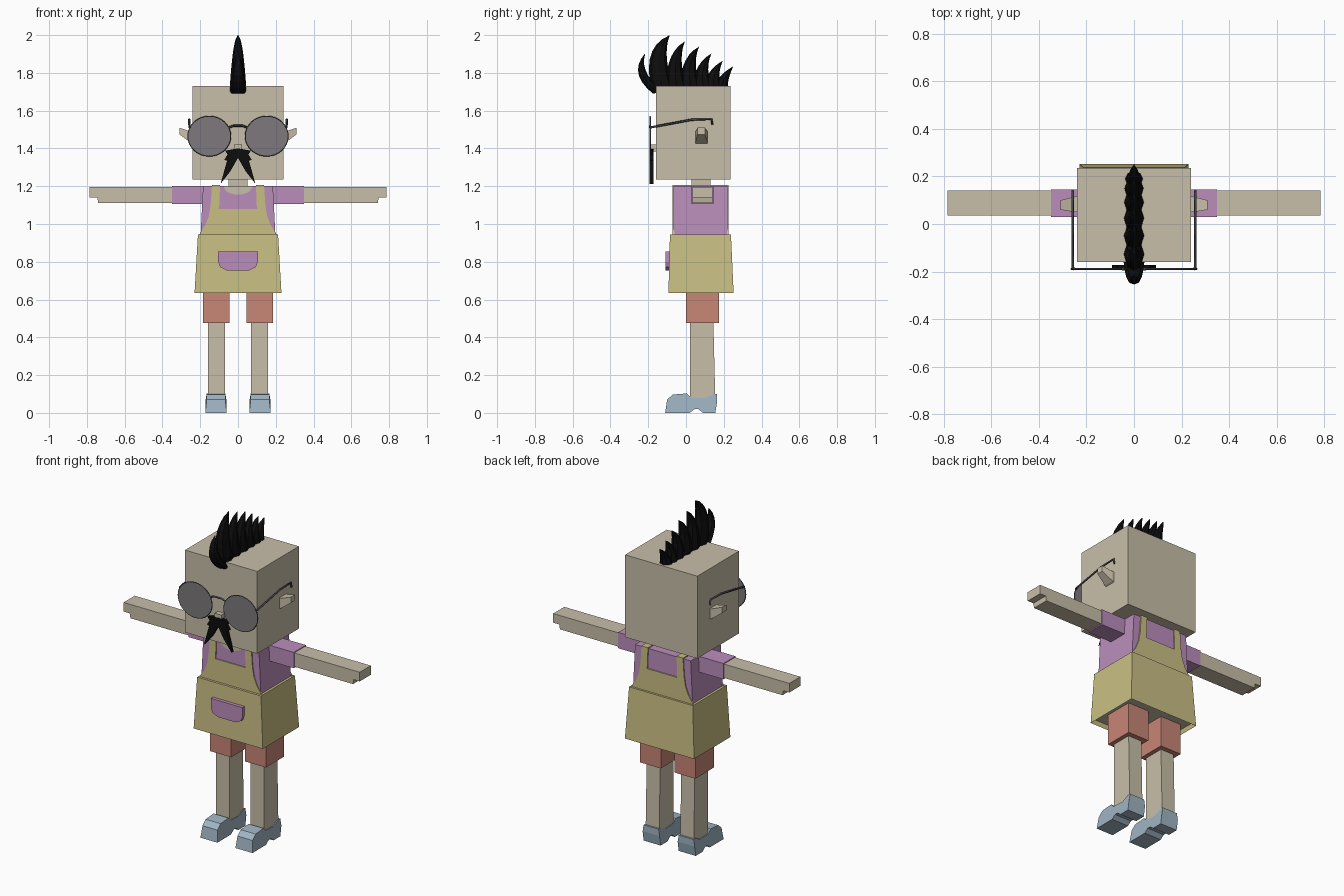
import bpy, bmesh
from math import sin, cos, pi
from mathutils import Vector

cube = bpy.data.objects.get("Cube")
if cube:
    bpy.data.objects.remove(cube, do_unlink=True)


def material(name, r, g, b):
    m = bpy.data.materials.new(name)
    m.use_nodes = True
    m.diffuse_color = (r, g, b, 1)
    m.node_tree.nodes["Principled BSDF"].inputs["Base Color"].default_value = (r, g, b, 1)
    return m


SKIN = material("skin beige", 0.58, 0.52, 0.40)
YELLOW = material("overall yellow", 0.59, 0.52, 0.23)
PURPLE = material("shirt purple", 0.50, 0.27, 0.50)
CORAL = material("shorts coral", 0.58, 0.24, 0.18)
BLUE = material("shoe blue", 0.35, 0.46, 0.55)
GREY = material("lens grey", 0.21, 0.19, 0.205)
FRAME = material("frame grey", 0.06, 0.06, 0.065)
BLACK = material("hair black", 0.004, 0.004, 0.004)


def finish(name, bm, *mats, mirror=False):
    bmesh.ops.recalc_face_normals(bm, faces=bm.faces[:])
    me = bpy.data.meshes.new(name)
    bm.to_mesh(me)
    bm.free()
    for m in mats:
        me.materials.append(m)
    ob = bpy.data.objects.new(name, me)
    bpy.context.collection.objects.link(ob)
    if mirror:
        ob.modifiers.new("Mirror", 'MIRROR').use_mirror_merge = False
    return ob


def loft(bm, rings):
    rows = [[bm.verts.new(p) for p in ring] for ring in rings]
    n = len(rows[0])
    for a, b in zip(rows, rows[1:]):
        for i in range(n):
            j = (i + 1) % n
            bm.faces.new((a[i], a[j], b[j], b[i]))
    return bm.faces.new(rows[0]), bm.faces.new(rows[-1])


def prism(name, axis, outline, a, b, mat, mirror=False):
    """Extrude a flat outline along an axis from a to b."""
    place = {'x': lambda u, v, d: (d, u, v),
             'y': lambda u, v, d: (u, d, v),
             'z': lambda u, v, d: (u, v, d)}[axis]
    bm = bmesh.new()
    loft(bm, [[place(u, v, d) for u, v in outline] for d in (a, b)])
    return finish(name, bm, mat, mirror=mirror)


def rect(x0, x1, y0, y1):
    return [(x0, y0), (x1, y0), (x1, y1), (x0, y1)]


def box(name, x0, x1, y0, y1, z0, z1, mat, mirror=False):
    return prism(name, 'z', rect(x0, x1, y0, y1), z0, z1, mat, mirror)


def wire(name, points, radius, mat, mirror=False, closed=False):
    cu = bpy.data.curves.new(name, 'CURVE')
    cu.dimensions = '3D'
    cu.bevel_depth, cu.bevel_resolution, cu.use_fill_caps = radius, 0, True
    sp = cu.splines.new('POLY')
    sp.points.add(len(points) - 1)
    for p, co in zip(sp.points, points):
        p.co = (*co, 1)
    sp.use_cyclic_u = closed
    cu.materials.append(mat)
    ob = bpy.data.objects.new(name, cu)
    bpy.context.collection.objects.link(ob)
    if mirror:
        ob.modifiers.new("Mirror", 'MIRROR')
    bpy.ops.object.select_all(action='DESELECT')
    bpy.context.view_layer.objects.active = ob
    ob.select_set(True)
    bpy.ops.object.convert(target='MESH')


def ellipse(cx, cz, rx, rz, n=32, turn=2 * pi, start=0):
    return [(cx + rx * cos(start + turn * i / n), cz + rz * sin(start + turn * i / n))
            for i in range(n)]


# Head, neck and nose
box("head", -0.24, 0.24, -0.16, 0.235, 1.235, 1.73, SKIN)
box("neck", -0.05, 0.05, 0.03, 0.13, 1.15, 1.24, SKIN)
box("nose", -0.022, 0.022, -0.19, -0.155, 1.385, 1.42, SKIN)

# Ears: wedges narrowing outwards
bm = bmesh.new()
loft(bm, [[(x, y, z) for y, z in rect(y0, y1, z0, z1)] for x, y0, y1, z0, z1 in
          ((0.23, 0.05, 0.115, 1.42, 1.49), (0.25, 0.05, 0.115, 1.43, 1.49),
           (0.31, 0.06, 0.1, 1.475, 1.51))])
finish("ears", bm, SKIN, mirror=True)

# Torso, sleeves, arms
bm = bmesh.new()
loft(bm, [[(x, y, z) for x, y in rect(-w, w, -0.065, 0.22)]
          for w, z in ((0.2, 0.9), (0.185, 1.2))])
finish("shirt", bm, PURPLE)
box("sleeves", 0.16, 0.35, 0.03, 0.145, 1.105, 1.2, PURPLE, True)
prism("arms", 'y', [(0.33, 1.112), (0.74, 1.112), (0.745, 1.14), (0.785, 1.14),
                    (0.785, 1.195), (0.33, 1.195)], 0.035, 0.14, SKIN, True)
neckline = ellipse(0, 1.2, 0.075, 0.045, 12, pi * 12 / 11, pi)
prism("neckline", 'y', neckline, -0.068, -0.062, SKIN)

# Overall: flared lower part with a recessed underside
bm = bmesh.new()
bottom, top = loft(bm, [[(x, y, z) for x, y in rect(-w, w, y0, y1)] for w, y0, y1, z in
                        ((0.23, -0.093, 0.252, 0.635), (0.212, -0.085, 0.238, 0.945))])
bmesh.ops.recalc_face_normals(bm, faces=bm.faces[:])
bmesh.ops.inset_individual(bm, faces=[bottom], thickness=0.012)
for v in bottom.verts:
    v.co.z += 0.025
bottom.material_index = 1
finish("overall_skirt", bm, YELLOW, SKIN)

# Bib with curved sides and straps, front and back
half = [(0.205, 0.94), (0.2, 0.955), (0.175, 0.99), (0.155, 1.04), (0.145, 1.1),
        (0.138, 1.207), (0.095, 1.207), (0.1, 1.08)]
bib = half + [(-x, z) for x, z in reversed(half)]
prism("bib_front", 'y', bib, -0.071, -0.062, YELLOW)
prism("bib_back", 'y', bib, 0.217, 0.226, YELLOW)
box("shoulder_straps", 0.095, 0.138, -0.071, 0.226, 1.199, 1.207, YELLOW, True)

# Pouch pocket, rounded below
pocket = [(0.105, 0.855), (-0.105, 0.855), (-0.105, 0.8), (-0.095, 0.772), (-0.06, 0.755),
          (0.06, 0.755), (0.095, 0.772), (0.105, 0.8)]
prism("pocket", 'y', pocket, -0.108, -0.08, PURPLE)

# Shorts, legs, shoes
box("shorts", 0.045, 0.185, 0.0, 0.175, 0.475, 0.68, CORAL, True)
prism("legs", 'x', [(0.02, 0.07), (0.155, 0.07), (0.145, 0.48), (0.02, 0.48)],
      0.07, 0.16, SKIN, True)
shoe = [(-0.11, 0), (0.02, 0), (0.045, 0.02), (0.065, 0.02), (0.09, 0), (0.155, 0),
        (0.165, 0.06), (0.165, 0.1), (0.145, 0.1), (0.1, 0.078), (0.025, 0.082),
        (0.005, 0.103), (-0.07, 0.097), (-0.1, 0.07)]
shoes = prism("shoes", 'x', shoe, 0.06, 0.173, BLUE, True)
for v in shoes.data.vertices:
    if v.co.z > 0.07:
        v.co.x = 0.116 + (v.co.x - 0.116) * 0.88

# Glasses
prism("lenses", 'y', ellipse(0.152, 1.465, 0.113, 0.105), -0.193, -0.186, GREY, True)
wire("lens_rims", [(x, -0.19, z) for x, z in ellipse(0.152, 1.465, 0.112, 0.104)],
     0.004, FRAME, True, True)
wire("bridge", [(-0.05, -0.19, 1.51), (-0.025, -0.19, 1.52), (0.025, -0.19, 1.52),
                (0.05, -0.19, 1.51)], 0.006, FRAME)
wire("temples", [(0.25, -0.19, 1.51), (0.258, -0.185, 1.512), (0.258, 0.03, 1.552),
                 (0.258, 0.135, 1.555), (0.258, 0.14, 1.525)], 0.006, FRAME, True)

# Moustache with drooping points
wing = [(0.0, 1.4), (0.03, 1.395), (0.068, 1.388), (0.055, 1.368), (0.072, 1.34),
        (0.058, 1.335), (0.092, 1.213), (0.04, 1.28), (0.0, 1.35)]
prism("moustache", 'y', wing, -0.192, -0.172, BLACK, True)


# Mohawk: swept-back spikes between a front and a back edge
def bezier(p, t):
    a, b, c = (Vector(q) for q in p)
    return a * (1 - t) ** 2 + b * 2 * t * (1 - t) + c * t * t


def spike(bm, front, back):
    rings = []
    for i in range(8):
        t = i / 7 * 0.995
        f, b = bezier(front, t), bezier(back, t)
        mid, half_len, w = (f + b) / 2, (b - f) / 2, 0.045 * (1 - t) ** 0.6
        ring = []
        for k in range(8):
            p = mid + half_len * cos(k * pi / 4)
            ring.append((w * sin(k * pi / 4), p.x, p.y))
        rings.append(ring)
    loft(bm, rings)


bm = bmesh.new()
curl = (-0.215, 1.905)
spike(bm, [(-0.175, 1.69), (-0.31, 1.8), curl], [(-0.12, 1.7), (-0.25, 1.8), curl])
for y, ty, tz in ((-0.18, -0.085, 2.0), (-0.105, -0.005, 1.967), (-0.03, 0.07, 1.94),
                  (0.04, 0.135, 1.903), (0.1, 0.195, 1.865), (0.155, 0.25, 1.835)):
    lean = 0.06 if tz == 2.0 else 0.01
    spike(bm, [(y, 1.7), (y - lean, tz - 0.06), (ty, tz)],
          [(min(y + 0.12, 0.232), 1.7), (ty - 0.045, tz - 0.1), (ty, tz)])
finish("mohawk", bm, BLACK)
